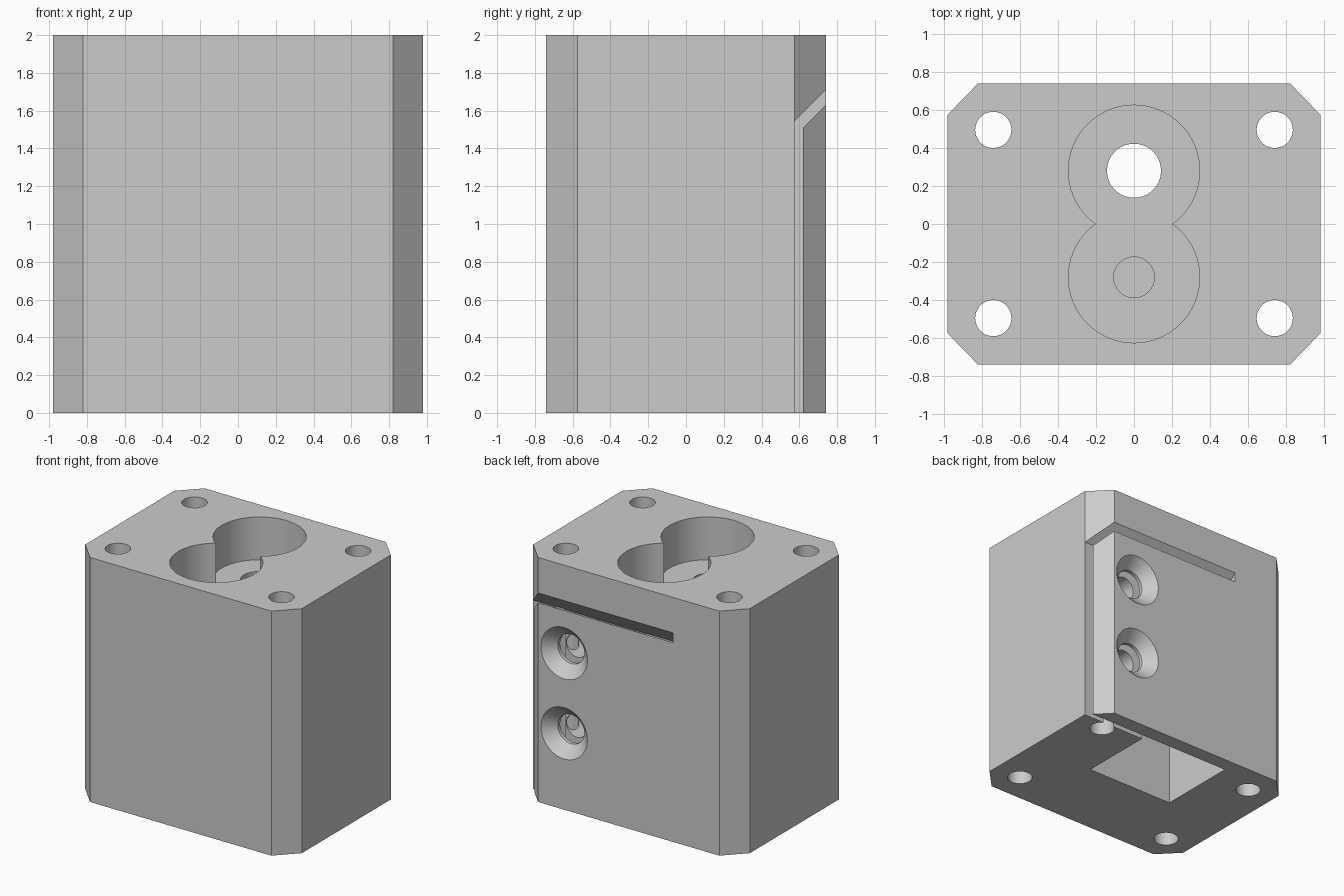
import bpy, bmesh, math
from mathutils import Matrix, Vector

cube = bpy.data.objects.get("Cube")
if cube:
    bpy.data.objects.remove(cube, do_unlink=True)

grey = bpy.data.materials.new("plain_grey")
grey.use_nodes = True
colour = (0.6, 0.6, 0.6, 1)
grey.diffuse_color = colour
grey.node_tree.nodes["Principled BSDF"].inputs["Base Color"].default_value = colour


def finish(bm, name):
    bmesh.ops.recalc_face_normals(bm, faces=bm.faces)
    mesh = bpy.data.meshes.new(name)
    bm.to_mesh(mesh)
    bm.free()
    mesh.materials.append(grey)
    obj = bpy.data.objects.new(name, mesh)
    bpy.context.collection.objects.link(obj)
    return obj


def prism(name, points, step):
    """Extrude a closed outline along a vector."""
    bm = bmesh.new()
    face = bm.faces.new([bm.verts.new(p) for p in points])
    result = bmesh.ops.extrude_face_region(bm, geom=[face])
    verts = [g for g in result["geom"] if isinstance(g, bmesh.types.BMVert)]
    bmesh.ops.translate(bm, vec=step, verts=verts)
    return finish(bm, name)


def bore(name, start, end, r1, r2=None):
    """Round or tapered cutter between two points."""
    start, end = Vector(start), Vector(end)
    axis = end - start
    turn = axis.to_track_quat('Z', 'Y').to_matrix().to_4x4()
    bm = bmesh.new()
    bmesh.ops.create_cone(bm, cap_ends=True, segments=64, radius1=r1,
                          radius2=r1 if r2 is None else r2, depth=axis.length,
                          matrix=Matrix.Translation((start + end) / 2) @ turn)
    return finish(bm, name)


# Block with chamfered upright corners
W, D, H = 0.98, 0.74, 2.0
CX, CY = 0.82, 0.575
outline = [(-CX, -D), (CX, -D), (W, -CY), (W, CY),
           (CX, D), (-CX, D), (-W, CY), (-W, -CY)]
block = prism("clamp_block", [(x, y, 0) for x, y in outline], (0, 0, H))

cutters = []

# Corner bolt holes, right through
for sx in (-1, 1):
    for sy in (-1, 1):
        x, y = sx * 0.74, sy * 0.495
        cutters.append(bore("bolt_hole", (x, y, -0.1), (x, y, 2.1), 0.095))

# Twin round recess in the top, each with a smaller hole in its floor
for y, radius, bottom in ((0.28, 0.142, 1.4), (-0.28, 0.107, 1.0)):
    cutters.append(bore("top_recess", (0, y, 1.65), (0, y, 2.1), 0.345))
    cutters.append(bore("floor_hole", (0, y, bottom), (0, y, 1.8), radius))

# Slit that frees the clamp flap at the back
slit = [(0.575, -0.1), (0.62, -0.1), (0.62, 1.51),
        (0.8, 1.69), (0.8, 1.77), (0.575, 1.545)]
cutters.append(prism("flap_slit", [(-0.4, y, z) for y, z in slit], (1.6, 0, 0)))

# Square chamber open underneath
chamber = [(-0.4, -0.05), (0.4, -0.05), (0.4, 0.6), (-0.4, 0.6)]
cutters.append(prism("chamber", [(x, y, -0.1) for x, y in chamber], (0, 0, 1.645)))

# Countersunk screw holes through the flap into the block
for z in (0.625, 1.28):
    x = 0.585
    cutters.append(bore("countersink", (x, 0.65, z), (x, 0.79, z), 0.12, 0.26))
    cutters.append(bore("screw_clearance", (x, 0.6, z), (x, 0.7, z), 0.12))
    cutters.append(bore("screw_hole", (x, 0.1, z), (x, 0.61, z), 0.095))

# Apply every cut, then remove the cutters
bpy.context.view_layer.objects.active = block
for cutter in cutters:
    cutter.hide_render = True
    mod = block.modifiers.new("cut", 'BOOLEAN')
    mod.operation = 'DIFFERENCE'
    mod.solver = 'EXACT'
    mod.object = cutter
    bpy.ops.object.modifier_apply(modifier=mod.name)
    bpy.data.objects.remove(cutter, do_unlink=True)

bpy.ops.object.select_all(action='DESELECT')
block.select_set(True)
bpy.ops.object.shade_smooth_by_angle(angle=math.radians(30))
